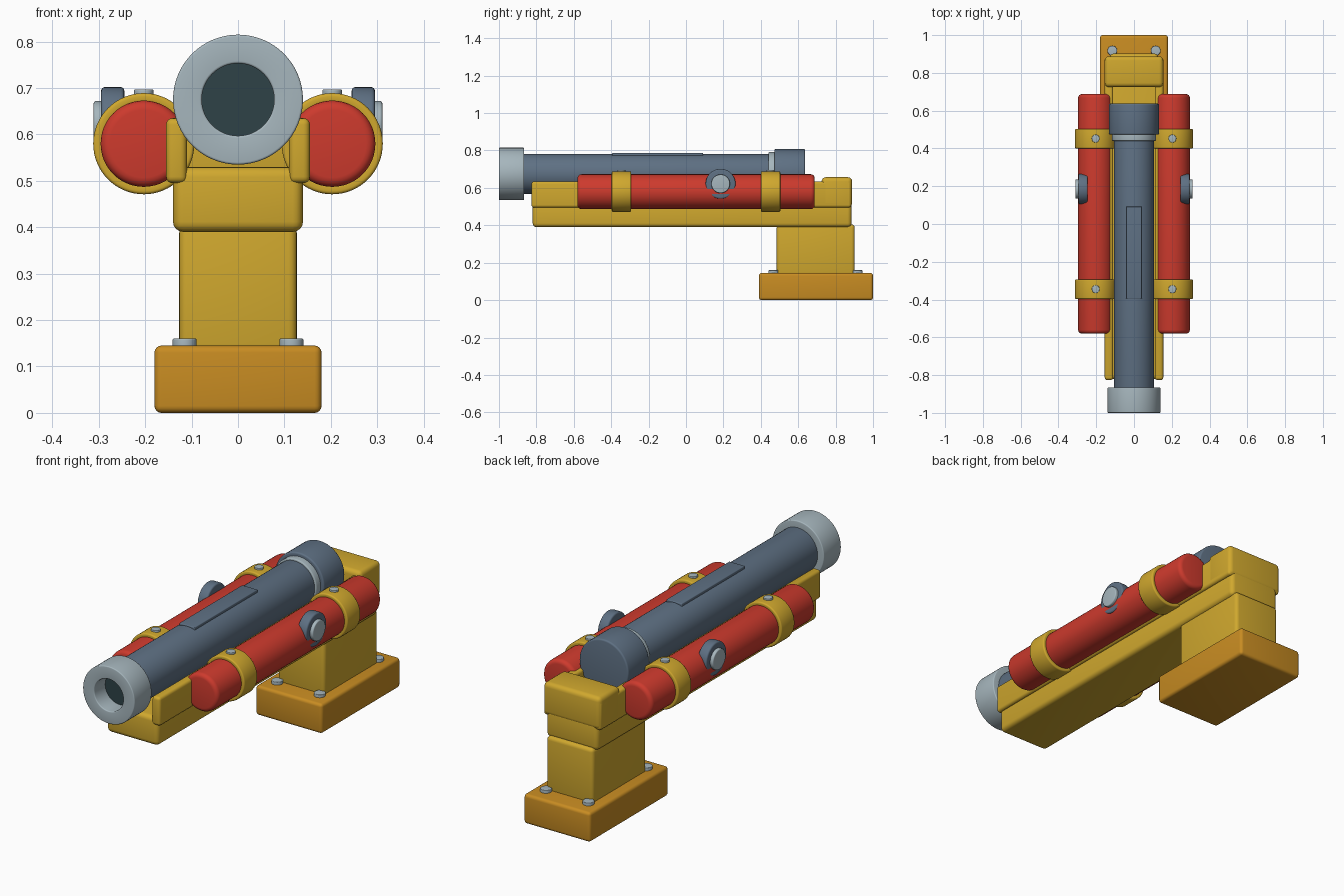
import bpy, bmesh, math
from mathutils import Matrix, Vector

if "Cube" in bpy.data.objects:
    bpy.data.objects.remove(bpy.data.objects["Cube"])


def material(name, r, g, b):
    lin = lambda c: ((c / 255 + 0.055) / 1.055) ** 2.4
    m = bpy.data.materials.new(name)
    m.diffuse_color = (lin(r), lin(g), lin(b), 1)
    m.use_nodes = True
    m.node_tree.nodes["Principled BSDF"].inputs["Base Color"].default_value = m.diffuse_color
    return m


YELLOW = material("yellow paint", 208, 168, 46)
ORANGE = material("orange base paint", 200, 140, 34)
RED = material("red paint", 205, 58, 45)
STEEL = material("blue grey steel", 94, 112, 131)
LIGHT = material("light steel", 166, 182, 189)
DARK = material("dark bore", 46, 66, 71)


def finish(bm, name, mat, bevel=0.0):
    bmesh.ops.recalc_face_normals(bm, faces=bm.faces)
    if bevel:
        edges = [e for e in bm.edges if len(e.link_faces) == 2
                 and e.calc_face_angle(0) > math.radians(40)]
        bmesh.ops.bevel(bm, geom=edges, offset=bevel, segments=4,
                        profile=0.5, affect='EDGES')
    me = bpy.data.meshes.new(name)
    bm.to_mesh(me)
    bm.free()
    me.materials.append(mat)
    me.shade_smooth()
    me.set_sharp_from_angle(angle=math.radians(35))
    ob = bpy.data.objects.new(name, me)
    bpy.context.collection.objects.link(ob)
    return ob


def box(name, mat, x, y, z, bevel):
    """Rounded box from its x, y and z ranges."""
    bm = bmesh.new()
    bmesh.ops.create_cube(bm, size=1)
    for v in bm.verts:
        v.co = [lo + (hi - lo) * (c + 0.5) for c, (lo, hi) in zip(v.co, (x, y, z))]
    return finish(bm, name, mat, bevel)


def cylinder(name, mat, start, end, radius, bevel, sides=48):
    """Closed cylinder between two points with rounded rims."""
    a, b = Vector(start), Vector(end)
    rot = (b - a).to_track_quat('Z', 'Y').to_matrix().to_4x4()
    bm = bmesh.new()
    bmesh.ops.create_cone(bm, cap_ends=True, segments=sides, radius1=radius,
                          radius2=radius, depth=(b - a).length,
                          matrix=Matrix.Translation((a + b) / 2) @ rot)
    return finish(bm, name, mat, bevel)


def ring(name, mat, x, z, y0, y1, r_in, r_out, bevel, sides=64):
    """Hollow ring around a line parallel to y."""
    bm = bmesh.new()
    rows = []
    for r, y in ((r_in, y0), (r_out, y0), (r_out, y1), (r_in, y1)):
        rows.append([bm.verts.new((x + r * math.cos(2 * math.pi * i / sides), y,
                                   z + r * math.sin(2 * math.pi * i / sides)))
                     for i in range(sides)])
    for k in range(4):
        p, q = rows[k], rows[(k + 1) % 4]
        for i in range(sides):
            j = (i + 1) % sides
            bm.faces.new((p[i], p[j], q[j], q[i]))
    return finish(bm, name, mat, bevel)


# Base, pedestal and long beam
box("base", ORANGE, (-0.18, 0.18), (0.39, 1.0), (0, 0.145), 0.015)
box("pedestal", YELLOW, (-0.127, 0.127), (0.485, 0.902), (0.13, 0.405), 0.018)
box("beam", YELLOW, (-0.14, 0.14), (-0.82, 0.885), (0.39, 0.53), 0.022)
box("rear_block", YELLOW, (-0.155, 0.155), (0.725, 0.888), (0.497, 0.657), 0.022)

# Central barrel
CZ = 0.675
cylinder("barrel", STEEL, (0, -0.90, CZ), (0, 0.50, CZ), 0.107, 0.004, 64)
ring("muzzle", LIGHT, 0, CZ, -1.0, -0.865, 0.078, 0.14, 0.005)
cylinder("bore", DARK, (0, -0.915, CZ), (0, -0.88, CZ), 0.0785, 0)
cylinder("collar", LIGHT, (0, 0.44, CZ), (0, 0.485, CZ), 0.116, 0.005, 64)
cylinder("breech", STEEL, (0, 0.473, CZ), (0, 0.637, CZ), 0.133, 0.008, 64)
box("barrel_plate", STEEL, (-0.042, 0.042), (-0.395, 0.092), (0.74, 0.787), 0.004)

# Side rails, tubes, clamps, valves and bolts, mirrored left and right
TX, TZ, VY, VZ = 0.203, 0.58, 0.185, 0.622
for s, side in ((-1, "left"), (1, "right")):
    box("rail_" + side, YELLOW, sorted((s * 0.11, s * 0.155)), (-0.826, 0.883),
        (0.495, 0.635), 0.014)
    cylinder("tube_" + side, RED, (s * TX, -0.58, TZ), (s * TX, 0.688, TZ), 0.093, 0.02)
    for y, end in ((-0.345, "front"), (0.452, "rear")):
        ring("clamp_%s_%s" % (end, side), YELLOW, s * TX, TZ, y - 0.052, y + 0.052,
             0.088, 0.109, 0.007)
        cylinder("clamp_bolt_%s_%s" % (end, side), LIGHT, (s * TX, y, 0.67),
                 (s * TX, y, 0.697), 0.021, 0.003, 24)
    cylinder("valve_" + side, STEEL, (s * 0.245, VY, VZ), (s * 0.295, VY, VZ), 0.08, 0.008)
    cylinder("valve_cap_" + side, LIGHT, (s * 0.28, VY, VZ), (s * 0.311, VY, VZ), 0.05, 0.005)
    for y, end in ((0.468, "front"), (0.918, "rear")):
        cylinder("base_bolt_%s_%s" % (end, side), LIGHT, (s * 0.115, y, 0.13),
                 (s * 0.115, y, 0.16), 0.026, 0.003, 24)
